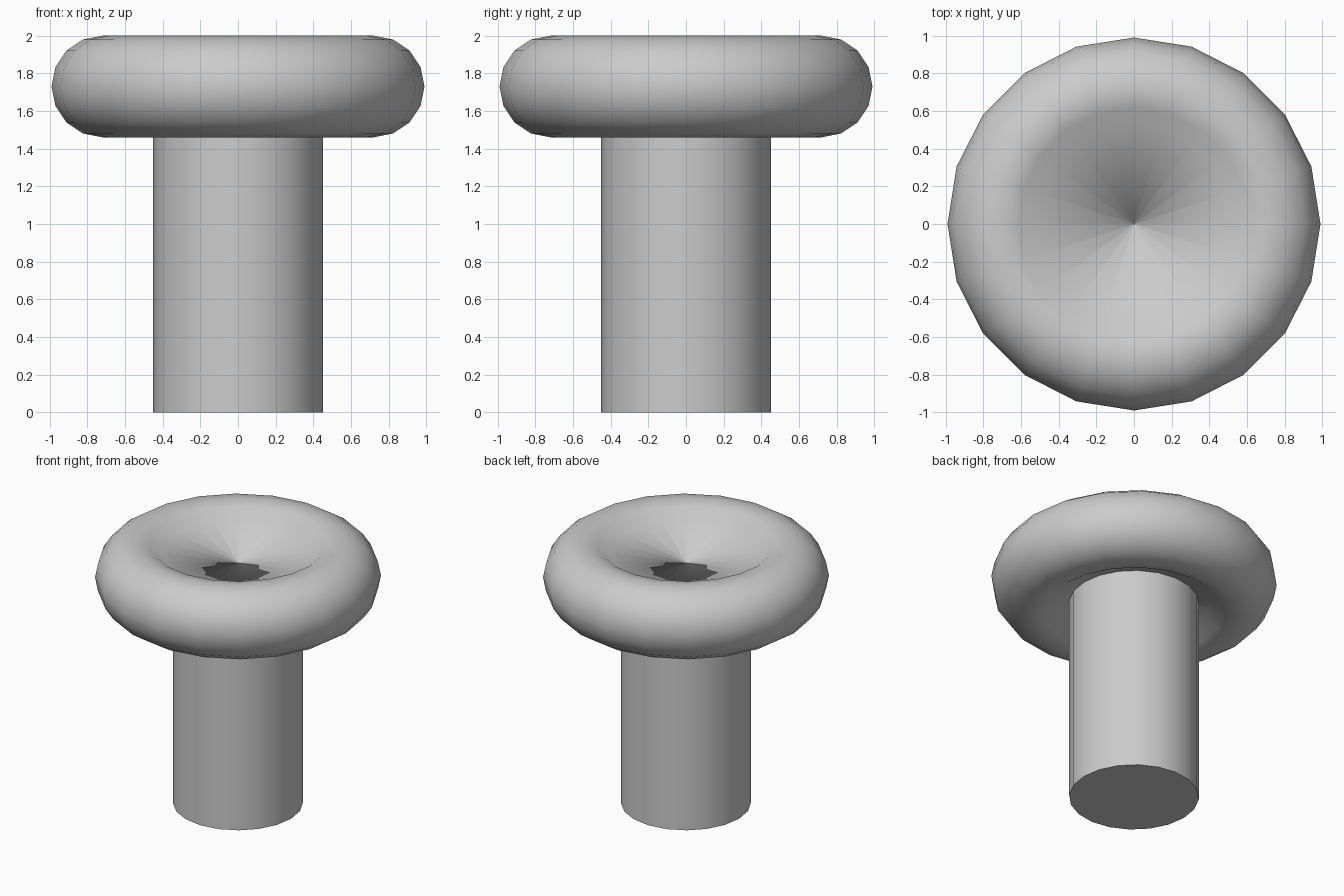
import bpy, math

if "Cube" in bpy.data.objects:
    bpy.data.objects.remove(bpy.data.objects["Cube"])

SIDES = 20


def lathe(name, profile, closed):
    """Spin (radius, z) points around z; open profiles get flat end caps."""
    n = len(profile)
    verts = [(r * math.cos(2 * math.pi * i / SIDES), r * math.sin(2 * math.pi * i / SIDES), z)
             for i in range(SIDES) for r, z in profile]
    faces = []
    for i in range(SIDES):
        a, b = i * n, (i + 1) % SIDES * n
        for j in range(n if closed else n - 1):
            k = (j + 1) % n
            faces.append((a + j, b + j, b + k, a + k))
    if not closed:
        faces.append([i * n for i in reversed(range(SIDES))])
        faces.append([i * n + n - 1 for i in range(SIDES)])
    mesh = bpy.data.meshes.new(name)
    mesh.from_pydata(verts, [], faces)
    obj = bpy.data.objects.new(name, mesh)
    bpy.context.collection.objects.link(obj)
    bpy.ops.object.select_all(action='DESELECT')
    obj.select_set(True)
    bpy.context.view_layer.objects.active = obj
    return obj


# straight round stem, its top hidden in the cushion
lathe("stem", [(0.45, 0), (0.45, 1.65)], False)
bpy.ops.object.shade_smooth_by_angle(angle=math.radians(40))

# ring cushion: tube profile whose inner points are pinched to the axis
tube = []
for k in range(-8, 8):
    t = 2 * math.pi * k / 16
    r = 0.72 + 0.27 * math.cos(t)
    z = 1.73 + 0.27 * math.sin(t)
    tube.append((r if r > 0.5 else 0.003, z))
lathe("cushion", tube, True)
bpy.ops.object.shade_smooth()
